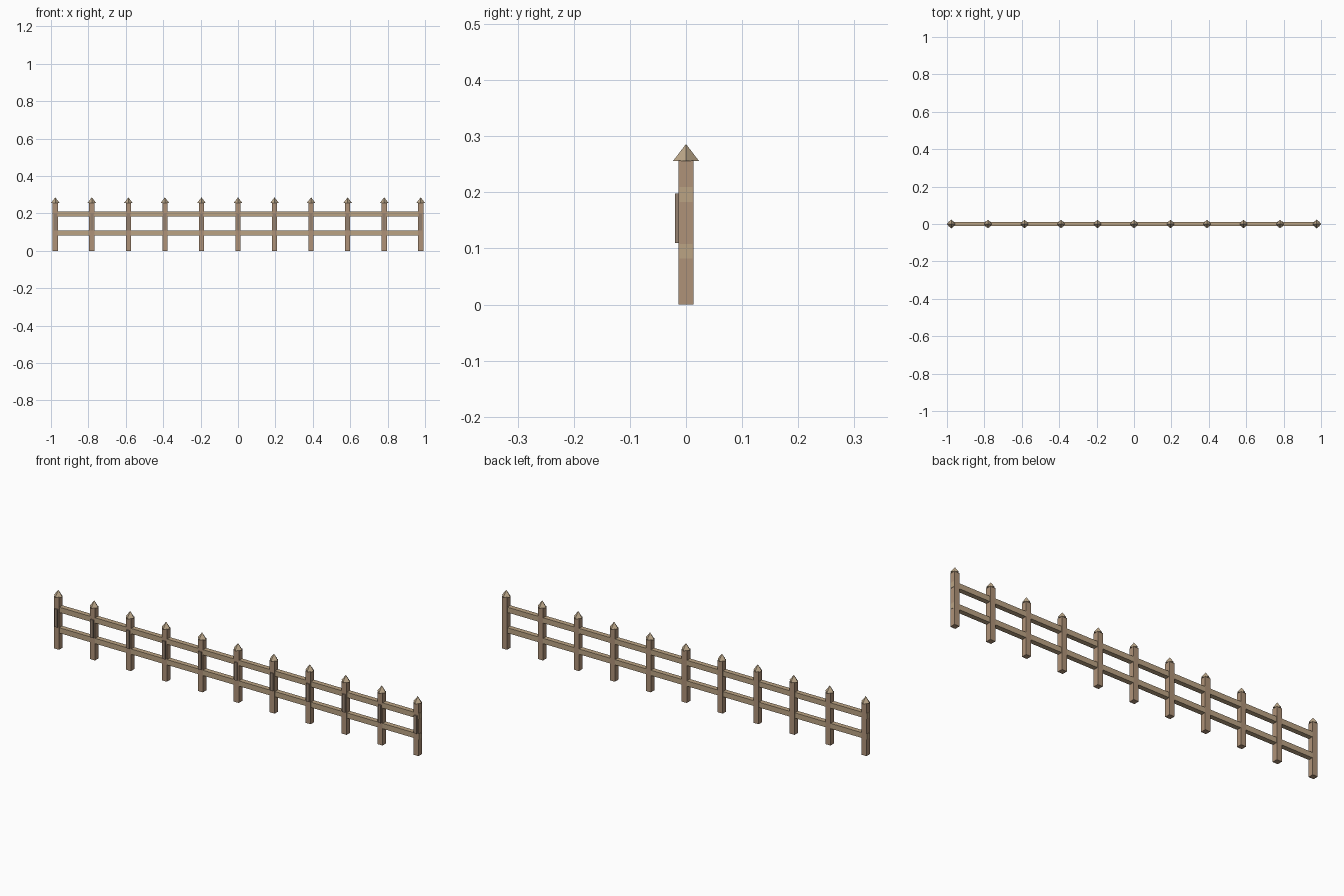
import bpy
import math

if "Cube" in bpy.data.objects:
    bpy.data.objects.remove(bpy.data.objects["Cube"])


def material(name, rgb):
    m = bpy.data.materials.new(name)
    m.diffuse_color = (*rgb, 1)
    m.use_nodes = True
    m.node_tree.nodes["Principled BSDF"].inputs["Base Color"].default_value = m.diffuse_color
    return m


POST = material("post_wood", (0.43, 0.29, 0.19))
RAIL = material("rail_wood", (0.50, 0.37, 0.23))
CAP = material("cap_wood", (0.52, 0.40, 0.26))
STRIP = material("strip_wood", (0.30, 0.22, 0.16))


def box(name, x, y, z, mat):
    """Box spanning the (low, high) pairs on each axis."""
    bpy.ops.mesh.primitive_cube_add(
        size=1, location=[(a + b) / 2 for a, b in (x, y, z)])
    ob = bpy.context.object
    ob.name = name
    ob.scale = [b - a for a, b in (x, y, z)]
    bpy.ops.object.transform_apply(location=False, rotation=False, scale=True)
    ob.data.materials.append(mat)
    return ob


COUNT = 11
REACH = 0.977      # centre of the end posts
HALF = 0.0137      # half thickness of a post
CAP_R = 0.023

for i in range(COUNT):
    cx = -REACH + 2 * REACH * i / (COUNT - 1)

    # Square post
    box("post", (cx - HALF, cx + HALF), (-HALF, HALF), (0, 0.257), POST)

    # Pointed cap, corners facing the axes
    bpy.ops.mesh.primitive_cone_add(
        vertices=4, radius1=CAP_R, radius2=0, depth=0.03,
        location=(cx, 0, 0.271))
    cap = bpy.context.object
    cap.name = "post_cap"
    cap.data.materials.append(CAP)

    # Thin strip on the front of the post, between the rails
    box("front_strip", (cx - 0.008, cx + 0.008),
        (-0.0195, -HALF + 0.001), (0.11, 0.198), STRIP)

# Two long rails running through the posts
for name, low, high in (("lower_rail", 0.082, 0.108),
                        ("upper_rail", 0.183, 0.209)):
    box(name, (-0.992, 0.992), (-0.012, 0.012), (low, high), RAIL)
